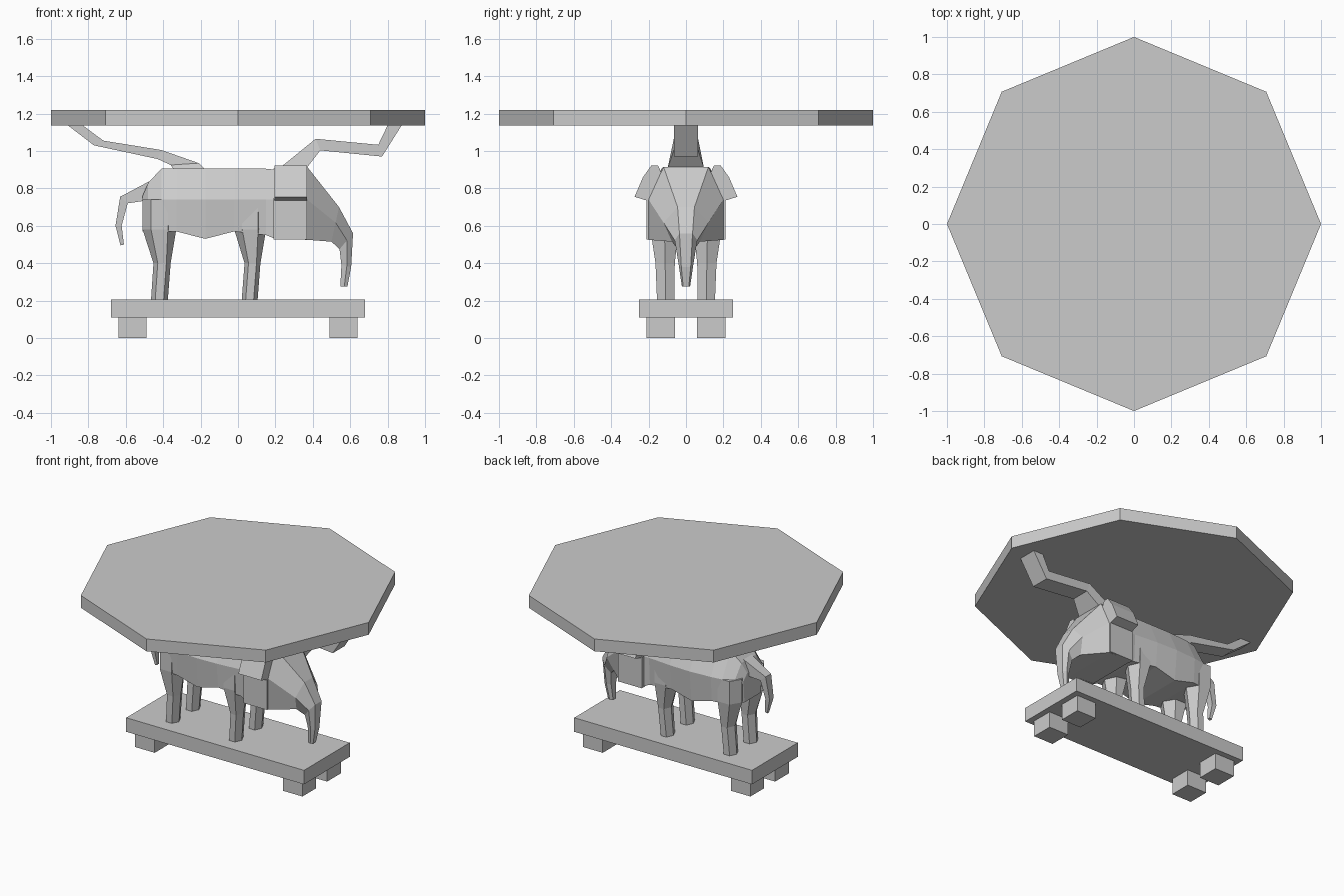
import bpy, bmesh, math
from mathutils import Vector


def finish(name, bm):
    bmesh.ops.recalc_face_normals(bm, faces=bm.faces[:])
    me = bpy.data.meshes.new(name)
    bm.to_mesh(me)
    bm.free()
    ob = bpy.data.objects.new(name, me)
    bpy.context.collection.objects.link(ob)
    return ob


def loft(name, rings):
    """Skin a list of equal-length point rings and cap both ends."""
    bm = bmesh.new()
    vs = [[bm.verts.new(p) for p in r] for r in rings]
    n = len(vs[0])
    for a, b in zip(vs, vs[1:]):
        for i in range(n):
            j = (i + 1) % n
            bm.faces.new((a[i], a[j], b[j], b[i]))
    bm.faces.new(vs[0])
    bm.faces.new(vs[-1])
    return finish(name, bm)


def box(name, x0, x1, y0, y1, z0, z1):
    return loft(name, [[(x0, y0, z), (x1, y0, z), (x1, y1, z), (x0, y1, z)] for z in (z0, z1)])


def hex_ring(top, bot, wt, wm, wb, t=0.45):
    """Six-sided mirrored section between a top and a bottom (x, z) point."""
    mx, mz = (top[k] * (1 - t) + bot[k] * t for k in (0, 1))
    half = [(top[0], wt, top[1]), (mx, wm, mz), (bot[0], wb, bot[1])]
    return half + [(x, -y, z) for x, y, z in reversed(half)]


def strap(name, sections):
    """Four-sided bar: each section is upper (x, z), lower (x, z), half width."""
    return loft(name, [[(u[0], w, u[1]), (l[0], w, l[1]), (l[0], -w, l[1]), (u[0], -w, u[1])]
                       for u, l, w in sections])


def mirror_y(ob):
    m = ob.modifiers.new("mirror", 'MIRROR')
    m.use_axis = (False, True, False)


# Octagonal table top
loft("table_top", [[(math.cos(i * math.pi / 4), math.sin(i * math.pi / 4), z) for i in range(8)]
                   for z in (1.135, 1.22)])

# Plinth and its block feet
box("plinth", -0.68, 0.68, -0.25, 0.25, 0.11, 0.207)
for x in (-0.64, 0.49):
    mirror_y(box("plinth_foot", x, x + 0.15, 0.06, 0.21, 0, 0.11))

# Elephant body: x, top z, bottom z, half widths top / middle / bottom
body = [(-0.51, 0.76, 0.57, 0.06, 0.10, 0.09), (-0.48, 0.83, 0.57, 0.08, 0.15, 0.14),
        (-0.41, 0.905, 0.57, 0.10, 0.19, 0.18), (-0.33, 0.905, 0.57, 0.12, 0.20, 0.19),
        (-0.175, 0.905, 0.53, 0.13, 0.21, 0.19), (-0.02, 0.905, 0.57, 0.13, 0.205, 0.19),
        (0.15, 0.905, 0.55, 0.13, 0.19, 0.18), (0.20, 0.90, 0.53, 0.13, 0.19, 0.19)]
loft("body", [hex_ring((x, zt), (x, zb), a, b, c, (zt - min(0.74, zt - 0.04)) / (zt - zb))
              for x, zt, zb, a, b, c in body])

# Head running down into the trunk
head = [((0.19, 0.905), (0.19, 0.53), 0.13, 0.20, 0.20), ((0.37, 0.915), (0.37, 0.525), 0.12, 0.20, 0.20),
        ((0.54, 0.70), (0.50, 0.515), 0.045, 0.12, 0.075), ((0.615, 0.56), (0.543, 0.475), 0.035, 0.06, 0.045),
        ((0.605, 0.38), (0.553, 0.39), 0.025, 0.038, 0.028), ((0.585, 0.275), (0.547, 0.275), 0.015, 0.022, 0.015)]
loft("head_and_trunk", [hex_ring(*h) for h in head])

# Ears: flared upper flap above a flat hanging flap
flap = [(0.13, 0.88), (0.15, 0.923), (0.185, 0.923), (0.23, 0.86), (0.275, 0.755), (0.21, 0.735), (0.17, 0.735)]
mirror_y(loft("ear_flap", [[(x, y, z) for y, z in flap] for x in (0.195, 0.37)]))
mirror_y(box("ear_lower", 0.19, 0.37, 0.17, 0.212, 0.527, 0.74))

# Legs: z, x range, y range
def leg(name, levels):
    rings = []
    for z, x0, x1, y0, y1 in levels:
        cx, cy, rx, ry = (x0 + x1) / 2, (y0 + y1) / 2, (x1 - x0) / 2, (y1 - y0) / 2
        rings.append([(cx + rx * u, cy + ry * v, z) for u, v in
                      ((1, 0), (0.5, 1), (-0.5, 1), (-1, 0), (-0.5, -1), (0.5, -1))])
    mirror_y(loft(name, rings))

leg("hind_leg", [(0.205, -0.465, -0.375, 0.062, 0.155), (0.4, -0.452, -0.36, 0.06, 0.163),
                 (0.58, -0.51, -0.33, 0.04, 0.19), (0.74, -0.51, -0.33, 0.04, 0.19)])
leg("front_leg", [(0.205, 0.02, 0.105, 0.062, 0.155), (0.4, 0.035, 0.12, 0.06, 0.163),
                  (0.58, -0.02, 0.15, 0.04, 0.19), (0.74, -0.02, 0.15, 0.04, 0.19)])

# Tail
strap("tail", [((-0.47, 0.84), (-0.49, 0.735), 0.045), ((-0.63, 0.755), (-0.59, 0.72), 0.03),
               ((-0.655, 0.60), (-0.622, 0.60), 0.022), ((-0.628, 0.495), (-0.61, 0.50), 0.01)])

# Bent brackets carrying the table top
strap("front_bracket", [((0.20, 0.89), (0.36, 0.90), 0.10), ((0.415, 1.065), (0.44, 1.003), 0.065),
                        ((0.75, 1.033), (0.77, 0.97), 0.065), ((0.80, 1.137), (0.875, 1.137), 0.065)])
strap("rear_bracket", [((-0.17, 0.895), (-0.34, 0.895), 0.09), ((-0.21, 0.935), (-0.36, 0.925), 0.06),
                       ((-0.41, 1.005), (-0.43, 0.957), 0.055), ((-0.72, 1.055), (-0.77, 1.03), 0.055),
                       ((-0.83, 1.137), (-0.91, 1.137), 0.055)])
